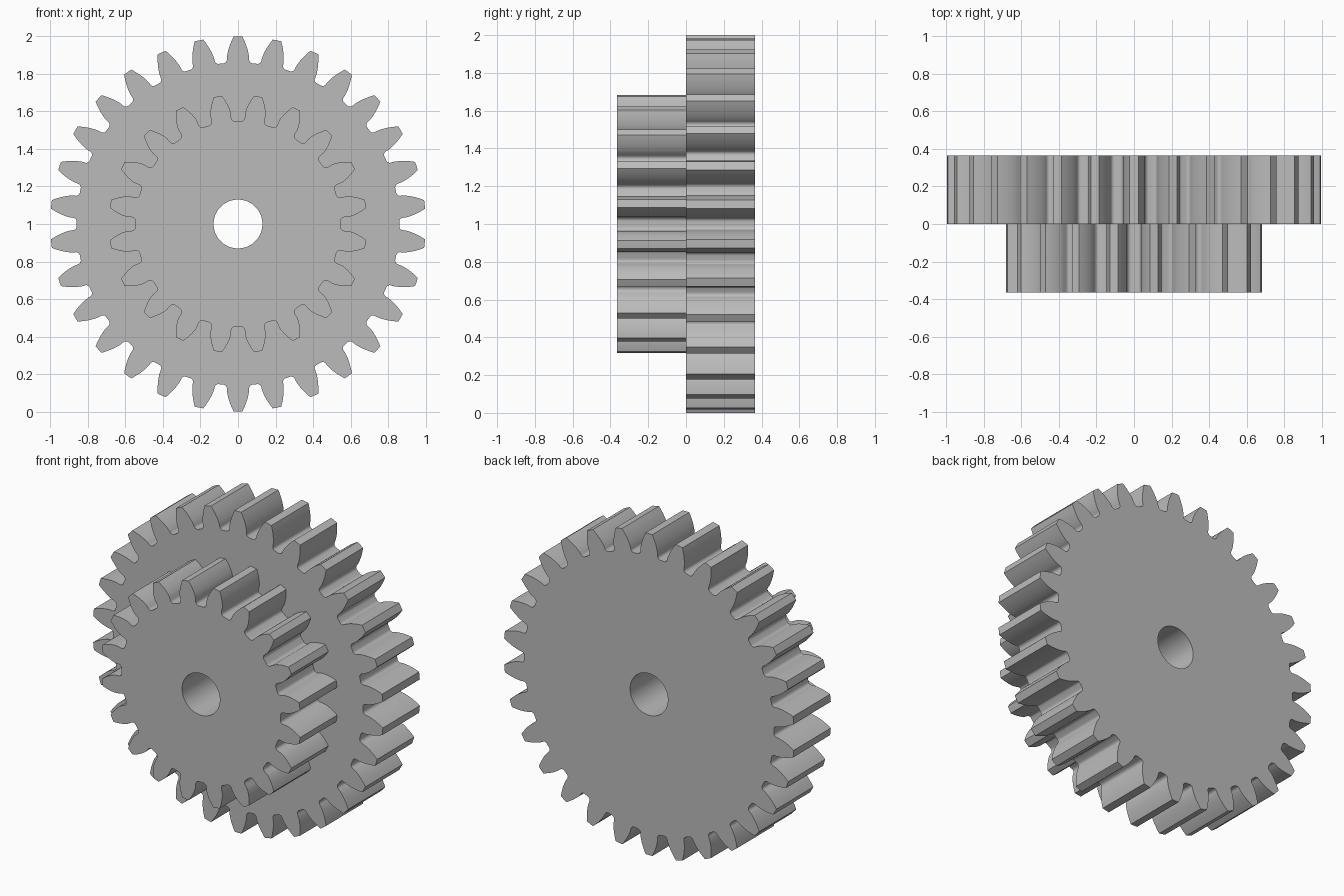
import bpy
import bmesh
import math
from mathutils import Vector

MODULE = 1 / 16
PRESSURE = math.radians(20)
HALF_DEPTH = 0.364
BORE = 0.13

cube = bpy.data.objects.get("Cube")
if cube:
    bpy.data.objects.remove(cube, do_unlink=True)


def involute(a):
    return math.tan(a) - a


def half_tooth(teeth):
    """Radius and angle from the tooth centre, from root to tip."""
    pitch = MODULE * teeth / 2
    base, tip, root = pitch * math.cos(PRESSURE), pitch + MODULE, pitch - 1.25 * MODULE
    wide = math.pi / (2 * teeth) + involute(PRESSURE)
    fillet = 0.32 * MODULE
    points = []
    # Rounded root corner
    for i in range(7):
        t = math.pi / 2 * (1 - i / 6)
        r = root + fillet * (1 - math.sin(t))
        points.append((r, wide + fillet * (1 - math.cos(t)) / r))
    # Curved flank
    for i in range(9):
        r = base + (tip - base) * i / 8
        points.append((r, wide - involute(math.acos(min(1, base / r)))))
    return points


def gear_outline(teeth):
    half = half_tooth(teeth)
    tooth = [(r, -a) for r, a in half] + [(half[-1][0], 0)] + [(r, a) for r, a in half[::-1]]
    tooth.append((half[0][0], math.pi / teeth))
    return [(r * math.cos(c + a), r * math.sin(c + a))
            for c in (math.pi * (2 * k + 1) / teeth for k in range(teeth))
            for r, a in tooth]


def circle(radius, count):
    return [(radius * math.cos(math.tau * i / count), radius * math.sin(math.tau * i / count))
            for i in range(count)]


def ring(bm, outline, y):
    verts = [bm.verts.new((x, y, z + 1)) for x, z in outline]
    edges = [bm.edges.new((v, verts[i - 1])) for i, v in enumerate(verts)]
    return verts, edges


def wall(bm, a, b):
    for i in range(len(a)):
        bm.faces.new((a[i - 1], a[i], b[i], b[i - 1]))


large, small, bore = gear_outline(30), gear_outline(20), circle(BORE, 64)
bm = bmesh.new()
large_back, large_front = ring(bm, large, HALF_DEPTH), ring(bm, large, 0)
small_back, small_front = ring(bm, small, 0), ring(bm, small, -HALF_DEPTH)
bore_back, bore_front = ring(bm, bore, HALF_DEPTH), ring(bm, bore, -HALF_DEPTH)

# Back face, step between the gears, and front face
for outer, inner in ((large_back, bore_back), (large_front, small_back), (small_front, bore_front)):
    bmesh.ops.triangle_fill(bm, edges=outer[1] + inner[1], use_beauty=True, normal=Vector((0, 1, 0)))

# Teeth and bore walls
for a, b in ((large_back, large_front), (small_back, small_front), (bore_back, bore_front)):
    wall(bm, a[0], b[0])

bmesh.ops.recalc_face_normals(bm, faces=bm.faces[:])
mesh = bpy.data.meshes.new("double_gear")
bm.to_mesh(mesh)
bm.free()
gear = bpy.data.objects.new("double_gear", mesh)
bpy.context.collection.objects.link(gear)

# Plain grey finish
grey = bpy.data.materials.new("plain_grey")
grey.use_nodes = True
grey.diffuse_color = (0.5, 0.5, 0.5, 1)
grey.node_tree.nodes["Principled BSDF"].inputs["Base Color"].default_value = (0.5, 0.5, 0.5, 1)
mesh.materials.append(grey)

bpy.ops.object.select_all(action="DESELECT")
gear.select_set(True)
bpy.context.view_layer.objects.active = gear
bpy.ops.object.shade_smooth_by_angle(angle=math.radians(30))
